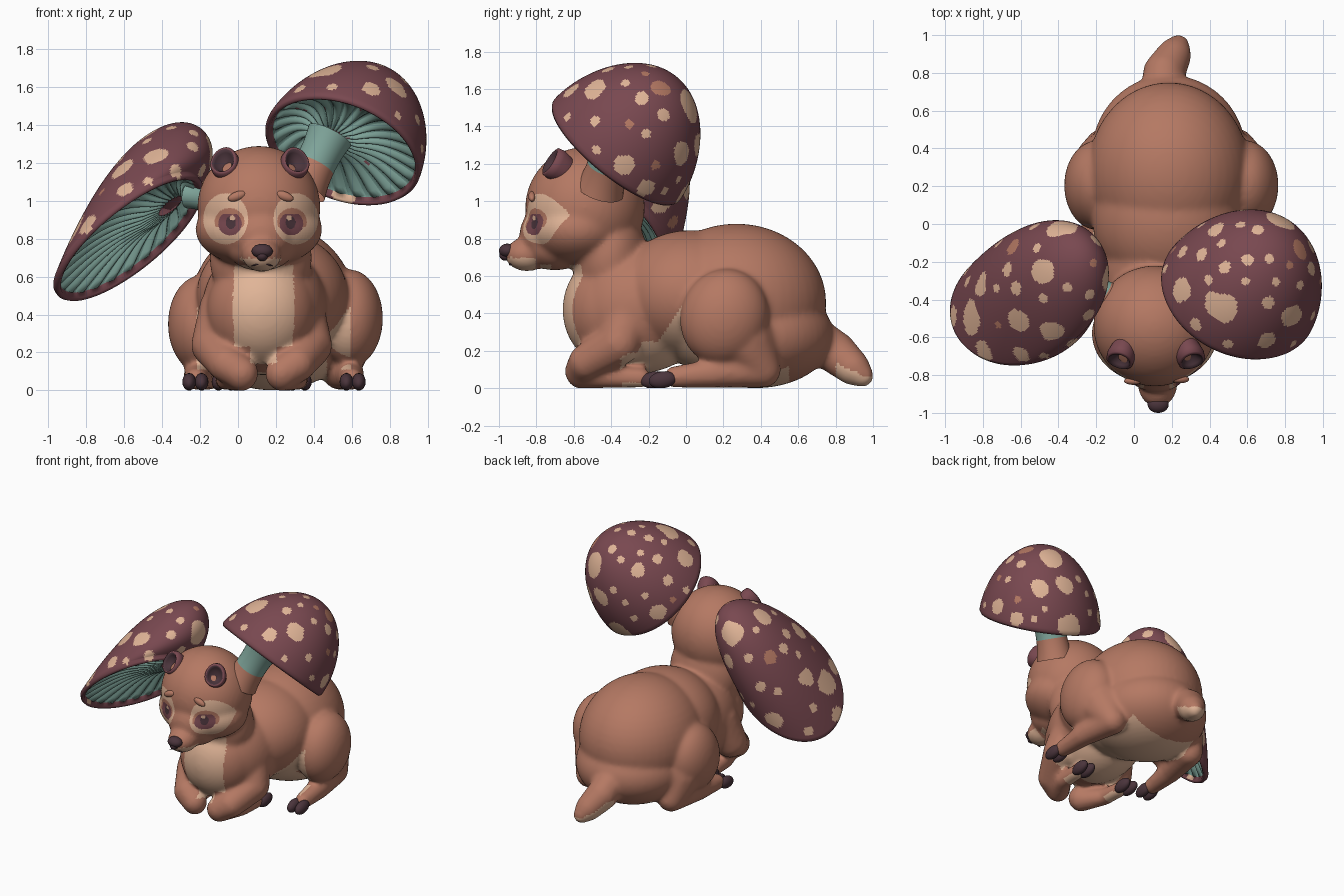
import bpy, bmesh, math, random
from mathutils import Vector as V, Matrix, Euler, noise

if "Cube" in bpy.data.objects:
    bpy.data.objects.remove(bpy.data.objects["Cube"])

random.seed(4)
COLORS = {"brown_fur": (0.46, 0.19, 0.125), "cream": (0.75, 0.46, 0.31),
          "maroon": (0.19, 0.065, 0.08), "teal": (0.21, 0.37, 0.32),
          "dark_hoof": (0.07, 0.035, 0.045), "teal_shade": (0.13, 0.24, 0.21)}
MATS = []
for mat_name, rgb in COLORS.items():
    m = bpy.data.materials.new(mat_name)
    m.diffuse_color = (*rgb, 1)
    m.use_nodes = True
    m.node_tree.nodes["Principled BSDF"].inputs["Base Color"].default_value = m.diffuse_color
    MATS.append(m)
BROWN, CREAM, MAROON, TEAL, DARK, SHADE = range(6)


def finish(name, bm, rule):
    """Make a smooth object, colouring each face by rule(centre, normal)."""
    bm.normal_update()
    for f in bm.faces:
        f.smooth = True
        f.material_index = rule(f.calc_center_median(), f.normal) if callable(rule) else rule
    me = bpy.data.meshes.new(name)
    bm.to_mesh(me)
    bm.free()
    for m in MATS:
        me.materials.append(m)
    ob = bpy.data.objects.new(name, me)
    bpy.context.collection.objects.link(ob)
    return ob


def bridge(bm, rings):
    """Quads between neighbouring closed rings of vertices."""
    out = []
    for i, (a, b) in enumerate(zip(rings, rings[1:])):
        for k in range(len(a)):
            j = (k + 1) % len(a)
            out.append((i, k, bm.faces.new((a[k], a[j], b[j], b[k]))))
    return out


def blob(bm, loc, size, rot=(0, 0, 0), seg=32):
    """Ellipsoid."""
    mat = Matrix.Translation(loc) @ Euler(rot).to_matrix().to_4x4() @ Matrix.Diagonal((*size, 1))
    rows, rings = seg // 2, []
    for i in range(1, rows):
        t = math.pi * (i / rows - 0.5)
        rings.append([bm.verts.new(mat @ V((math.cos(t) * math.cos(a), math.cos(t) * math.sin(a), math.sin(t))))
                      for a in (math.tau * k / seg for k in range(seg))])
    bridge(bm, rings)
    for ring, z, order in ((rings[0], -1, -1), (rings[-1], 1, 1)):
        pole = bm.verts.new(mat @ V((0, 0, z)))
        for k in range(seg):
            bm.faces.new((ring[k], ring[(k + 1) % seg], pole)[::order])


def limb(bm, pts, steps=6):
    """Chain of spheres along (x, y, z, radius) points."""
    for a, b in zip(pts, pts[1:]):
        for i in range(steps + 1):
            p = [p0 + (p1 - p0) * i / steps for p0, p1 in zip(a, b)]
            blob(bm, p[:3], (p[3],) * 3, seg=16)


def mirror(p, cx):
    return (2 * cx - p[0], *p[1:])


# Body, head and legs, fused into one skin
CX, HX = 0.125, 0.19           # mirror planes of front legs and hind legs
bm = bmesh.new()
for loc, size in [((0.185, 0.27, 0.46), (0.43, 0.48, 0.42)),      # rump
                  ((0.185, 0.37, 0.28), (0.41, 0.42, 0.28)),      # low rump
                  ((0.18, 0.02, 0.50), (0.40, 0.40, 0.345)),      # back
                  ((0.14, -0.25, 0.43), (0.33, 0.38, 0.35)),      # chest
                  ((0.125, -0.40, 0.42), (0.29, 0.26, 0.30)),     # breast
                  ((0.12, -0.41, 0.70), (0.27, 0.20, 0.30)),      # neck
                  ((0.11, -0.54, 0.965), (0.325, 0.32, 0.325)),   # skull
                  ((0.11, -0.58, 0.85), (0.335, 0.27, 0.20)),     # cheeks
                  ((0.12, -0.70, 0.755), (0.18, 0.17, 0.125)),    # jaw
                  ((0.12, -0.76, 0.82), (0.17, 0.13, 0.15)),      # nose bridge
                  ((0.125, -0.85, 0.715), (0.105, 0.12, 0.09))]:  # muzzle
    blob(bm, loc, size, seg=48)
for side in (0, 1):
    fl = (lambda p: mirror(p, CX)) if side else (lambda p: p)
    hl = (lambda p: mirror(p, HX)) if side else (lambda p: p)
    limb(bm, [fl(p) for p in [(-0.06, -0.30, 0.42, 0.15), (-0.13, -0.36, 0.24, 0.12),
                              (-0.06, -0.53, 0.14, 0.10), (0.02, -0.56, 0.09, 0.09)]])
    limb(bm, [fl(p) for p in [(0.02, -0.56, 0.08, 0.085), (-0.06, -0.40, 0.06, 0.06),
                              (-0.07, -0.24, 0.055, 0.055)]])
    blob(bm, hl((-0.195 - 0.015 * side, 0.205, 0.35 + 0.03 * side)), (0.175, 0.235, 0.26), (-0.3, 0, 0), 48)
    limb(bm, [hl(p) for p in [(-0.15, 0.30, 0.26, 0.18), (-0.16, 0.41, 0.10, 0.10),
                              (-0.21, 0.15, 0.08, 0.08), (-0.22, -0.06, 0.06, 0.06)]])
limb(bm, [(0.15, 0.68, 0.27, 0.12), (0.16, 0.80, 0.19, 0.115), (0.21, 0.89, 0.11, 0.095),
          (0.235, 0.945, 0.065, 0.06)])                   # tail
body = finish("body_base", bm, BROWN)
r = body.modifiers.new("fuse", "REMESH")
r.mode, r.voxel_size = "VOXEL", 0.014
s = body.modifiers.new("soften", "SMOOTH")
s.factor, s.iterations = 0.5, 14
bpy.context.view_layer.update()
bm = bmesh.new()
bm.from_object(body, bpy.context.evaluated_depsgraph_get())
bpy.data.objects.remove(body)
for v in bm.verts:
    v.co.z = max(v.co.z, 0)
# finer faces where the eyes are
fine = [e for e in bm.edges if all(v.co.y < -0.64 and 0.75 < v.co.z < 1.05 for v in e.verts)]
bmesh.ops.subdivide_edges(bm, edges=fine, cuts=2, use_grid_fill=True)


def inside(x, z, cx, cz, rx, rz):
    return ((x - cx) / rx) ** 2 + ((z - cz) / rz) ** 2 < 1


def fur(c, n):
    x, y, z = c
    if y < -0.62 and z > 0.74:                            # face markings
        dx = abs(x - 0.12)
        if inside(dx, z, 0.150, 0.91, 0.014, 0.014):
            return CREAM
        if inside(dx, z, 0.162, 0.88, 0.062, 0.062) and z < 0.93:
            return DARK if inside(dx, z, 0.158, 0.885, 0.026, 0.034) else MAROON
        if inside(dx, z, 0.165, 0.89, 0.078, 0.072) and z > 0.86:
            return BROWN
        if inside(dx, z, 0.185, 0.905, 0.118, 0.135):
            return CREAM
    if y < -0.80 and z < 0.70:                            # mouth
        return CREAM
    if y < -0.45 and 0.14 < z < 0.66 and n.y < -0.1:      # breast
        if abs(x - 0.135) < (0.165 - 0.05 * abs(z - 0.45) if z > 0.23 else 0.07):
            return CREAM
    if -0.2 < y < 0.05 and abs(x - HX) < 0.405 and 0.11 < z < 0.25 + (y + 0.15) * 1.5:
        return CREAM                                      # flank
    if -0.35 < y < 0.55 and abs(x - HX) < 0.28 and n.z < -0.45 and z < 0.25:
        return CREAM                                      # belly
    if y > 0.80 and n.z < -0.1:                           # tail underside
        return CREAM
    return BROWN


body = finish("body", bm, fur)

# Nose, brows and mouth line
bm = bmesh.new()
blob(bm, (0.128, -0.955, 0.735), (0.056, 0.045, 0.038))
blob(bm, (0.128, -0.965, 0.712), (0.030, 0.033, 0.030))
finish("nose", bm, DARK)
bpy.context.view_layer.update()


def on_face(x, z):
    hit, loc, _, _ = body.ray_cast(V((x, -2, z)), V((0, 1, 0)))
    return loc if hit else V((x, -0.8, z))


bm = bmesh.new()
for sgn in (-1, 1):
    blob(bm, on_face(0.12 + sgn * 0.125, 1.025), (0.05, 0.02, 0.024), (0, sgn * 0.35, 0))
finish("brows", bm, BROWN)
bm = bmesh.new()
for sgn in (-1, 1):
    blob(bm, on_face(0.128 + sgn * 0.028, 0.665), (0.032, 0.005, 0.004), (0, sgn * 0.3, 0), 16)
finish("mouth", bm, DARK)

# Cupped ears
for sgn, name in ((-1, "left_ear"), (1, "right_ear")):
    bm = bmesh.new()
    prof = [(0.055, -0.10), (0.066, -0.04), (0.076, 0.01), (0.072, 0.045), (0.060, 0.052),
            (0.050, 0.035), (0.030, 0.01), (0.004, 0.0)]
    fwd = V((sgn * 0.25, -0.72, 0.45)).to_track_quat("Z", "Y").to_matrix().to_4x4()
    place = Matrix.Translation((0.115 + sgn * 0.18, -0.69, 1.18)) @ fwd
    ang = [math.tau * k / 32 for k in range(32)]
    bridge(bm, [[bm.verts.new(place @ V((rad * math.cos(a), rad * math.sin(a) * (1.3 if math.sin(a) > 0 else 1), h)))
                 for a in ang] for rad, h in prof])
    axis, org = place.to_3x3() @ V((0, 0, 1)), place.translation
    finish(name, bm, lambda c, n: DARK if n.dot(axis) > 0.3 and (c - org).dot(axis) < 0.046 else MAROON)

# Cloven hooves
for name, cx, x, y in (("hind_hooves", HX, -0.225, -0.125), ("front_hooves", CX, -0.07, -0.17)):
    bm = bmesh.new()
    for flip in (0, 1):
        for dx in (-0.033, 0.033):
            p = (x + dx, y, 0.045)
            blob(bm, mirror(p, cx) if flip else p, (0.036, 0.075, 0.045), (0.15, 0, 0), 20)
    for v in bm.verts:
        v.co.z = max(v.co.z, 0)
    finish(name, bm, DARK)


# Mushrooms: spotted dome, rolled lip and ribbed gills in one closed shell.
# The cross-section blends from rim axes u, v to crown axes u2, v2.
def mushroom(name, c, u, v, u2, v2, H, hub, gills=24):
    c, u, v, u2, v2, H, hub = map(V, (c, u, v, u2, v2, H, hub))
    N = u.cross(v).normalized()
    N = N if N.dot(H) > 0 else -N
    seg, bm, rings, dome = gills * 8, bmesh.new(), [], 72
    ang = [math.tau * k / seg for k in range(seg)]

    def edge(a):
        return u * math.cos(a) + v * math.sin(a)

    def shell(a, t):
        w = 1 - (1 - math.sin(t)) ** 1.3
        ring = u.lerp(u2, w) * math.cos(a) + v.lerp(v2, w) * math.sin(a)
        return c + ring * math.cos(t) + H * math.sin(t)

    for i in range(1, dome + 1):
        rings.append([shell(a, math.pi / 2 * (1 - i / dome)) for a in ang])
    for sc, d in ((1.0, -0.02), (0.975, -0.036), (0.94, -0.03), (0.915, 0.0)):
        rings.append([c + edge(a) * sc + N * d for a in ang])
    for j in range(12):                                   # gills
        q = 1 - j / 12
        row = []
        for a in ang:
            rim = c + edge(a + 0.25 * (1 - q)) * 0.90
            rib = 0.032 * abs(math.sin(gills * a / 2)) * min(1, 4 * q)
            row.append(hub + (rim - hub) * (0.1 + 0.9 * q) + N * (0.06 * math.sin(math.pi * q) + 0.02 - rib))
        rings.append(row)
    rings = [[bm.verts.new(p) for p in row] for row in rings]
    quads = bridge(bm, rings)
    bm.faces.new(rings[0])
    bm.faces.new(rings[-1])
    gill = {f.calc_center_median().to_tuple(5): SHADE if k % 8 in (0, 7) else TEAL
            for i, k, f in quads if i >= dome + 3}
    bmesh.ops.recalc_face_normals(bm, faces=bm.faces)
    # scattered spots that keep clear of each other
    spots = []
    for _ in range(500):
        p = shell(random.uniform(0, math.tau), math.asin(random.uniform(0.04, 0.97)))
        rad = random.choice((0.025, 0.035, 0.05, 0.065, 0.085))
        if all((p - s[0]).length > rad + s[1] + 0.045 for s in spots):
            spots.append((p, rad, BROWN if random.random() < 0.1 else CREAM))

    def rule(p, n):
        key = p.to_tuple(5)
        if key in gill:
            return gill[key]
        wobble = 1 + 0.35 * noise.noise(p * 11)
        for sp, rad, col in spots:
            if (p - sp).length < rad * wobble:
                return col
        return MAROON
    return finish(name, bm, rule)


n = V((0.3, 0.6, 0.74)).normalized()
across = n.orthogonal().normalized()
ru, rv = across * 0.43, n.cross(across) * 0.43
mushroom("right_mushroom_cap", (0.56, -0.36, 1.285), ru, rv, ru * 0.9, rv * 0.9, n * 0.50 + V((0.04, 0, 0)),
         (0.47, -0.38, 1.32))
mushroom("left_mushroom_cap", (-0.585, -0.41, 0.82), (0.385, 0, 0.29), (-0.06, -0.33, 0.16),
         (0.36, 0, 0.05), (0, -0.37, 0.06), (0.26, 0.24, 0.59), (-0.29, -0.32, 0.98))


# Stems, brown where they grow out of the head
def stem(name, a, b, r0, r1, r2):
    bm, a, b = bmesh.new(), V(a), V(b)
    rot = (b - a).to_track_quat("Z", "Y").to_matrix()
    ang, rows = [math.tau * k / 32 for k in range(32)], []
    for t in (i / 16 for i in range(17)):
        rad = r0 * (1 - t) ** 2 + 2 * r1 * t * (1 - t) + r2 * t * t
        rows.append([bm.verts.new(a.lerp(b, t) + rot @ V((rad * math.cos(k), rad * math.sin(k), 0))) for k in ang])
    bridge(bm, rows)
    d = (b - a).normalized()
    finish(name, bm, lambda c, n: BROWN if (c - a).dot(d) < 0.45 * (b - a).length else TEAL)


stem("right_stem", (0.34, -0.46, 1.06), (0.485, -0.37, 1.345), 0.13, 0.09, 0.125)
stem("left_stem", (-0.08, -0.42, 1.0), (-0.26, -0.31, 1.03), 0.10, 0.06, 0.07)
